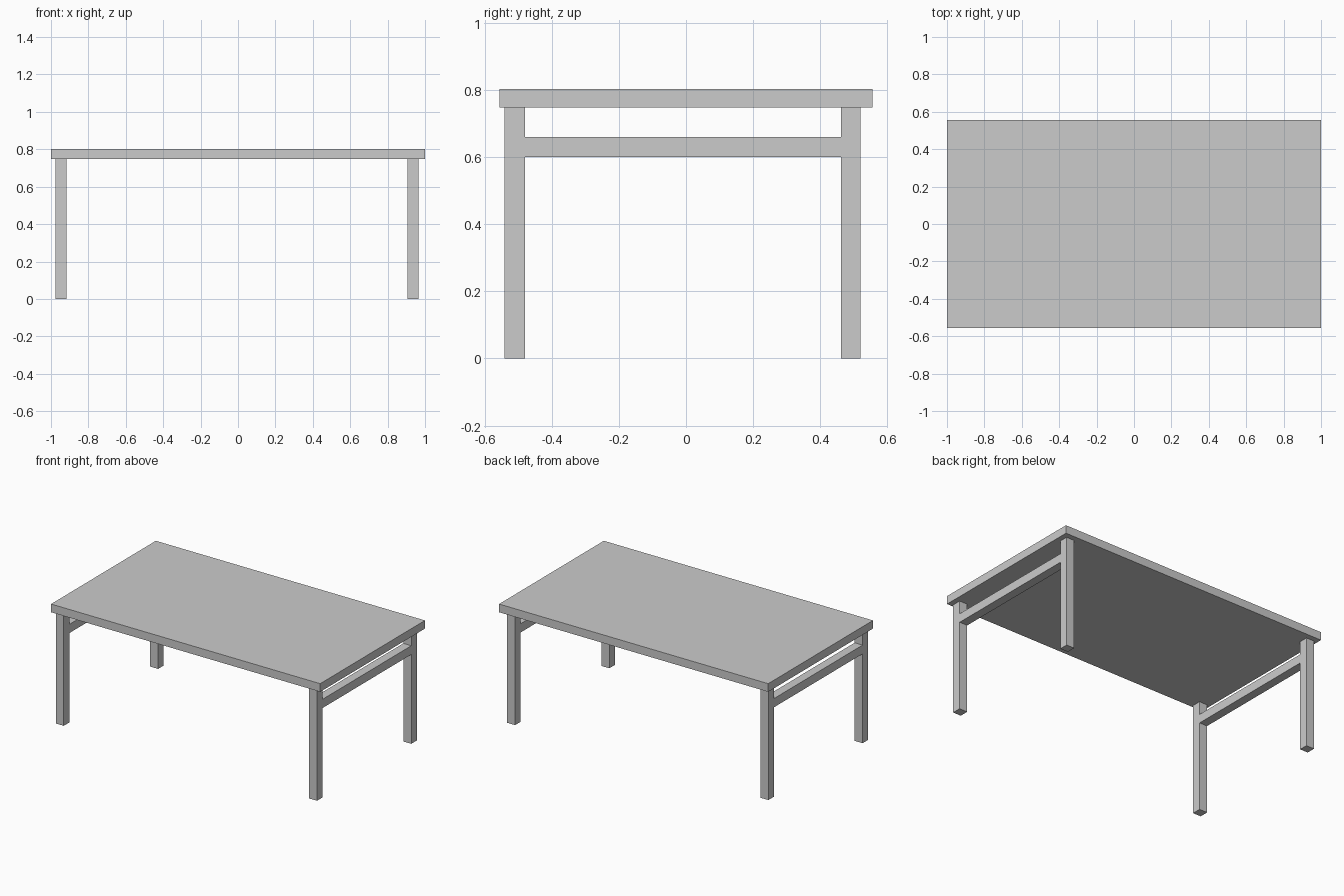
import bpy

if "Cube" in bpy.data.objects:
    bpy.data.objects.remove(bpy.data.objects["Cube"])


def box(name, x, y, z):
    """Axis-aligned box from (min, max) ranges."""
    centre = [(a + b) / 2 for a, b in (x, y, z)]
    bpy.ops.mesh.primitive_cube_add(size=1, location=centre)
    ob = bpy.context.object
    ob.name = name
    ob.scale = [b - a for a, b in (x, y, z)]
    bpy.ops.object.transform_apply(location=False, rotation=False, scale=True)
    return ob


TOP_UNDERSIDE = 0.747
SIDES = {"left": (-0.976, -0.917), "right": (0.906, 0.965)}
ENDS = {"front": (-0.54, -0.48), "back": (0.461, 0.52)}

# Table top
box("table_top", (-1, 1), (-0.556, 0.556), (TOP_UNDERSIDE, 0.802))

for side, x in SIDES.items():
    # Legs
    for end, y in ENDS.items():
        box(f"{end}_{side}_leg", x, y, (0, TOP_UNDERSIDE))
    # Side rail between the legs
    box(f"{side}_rail", x, (ENDS["front"][1], ENDS["back"][0]), (0.6, 0.659))
